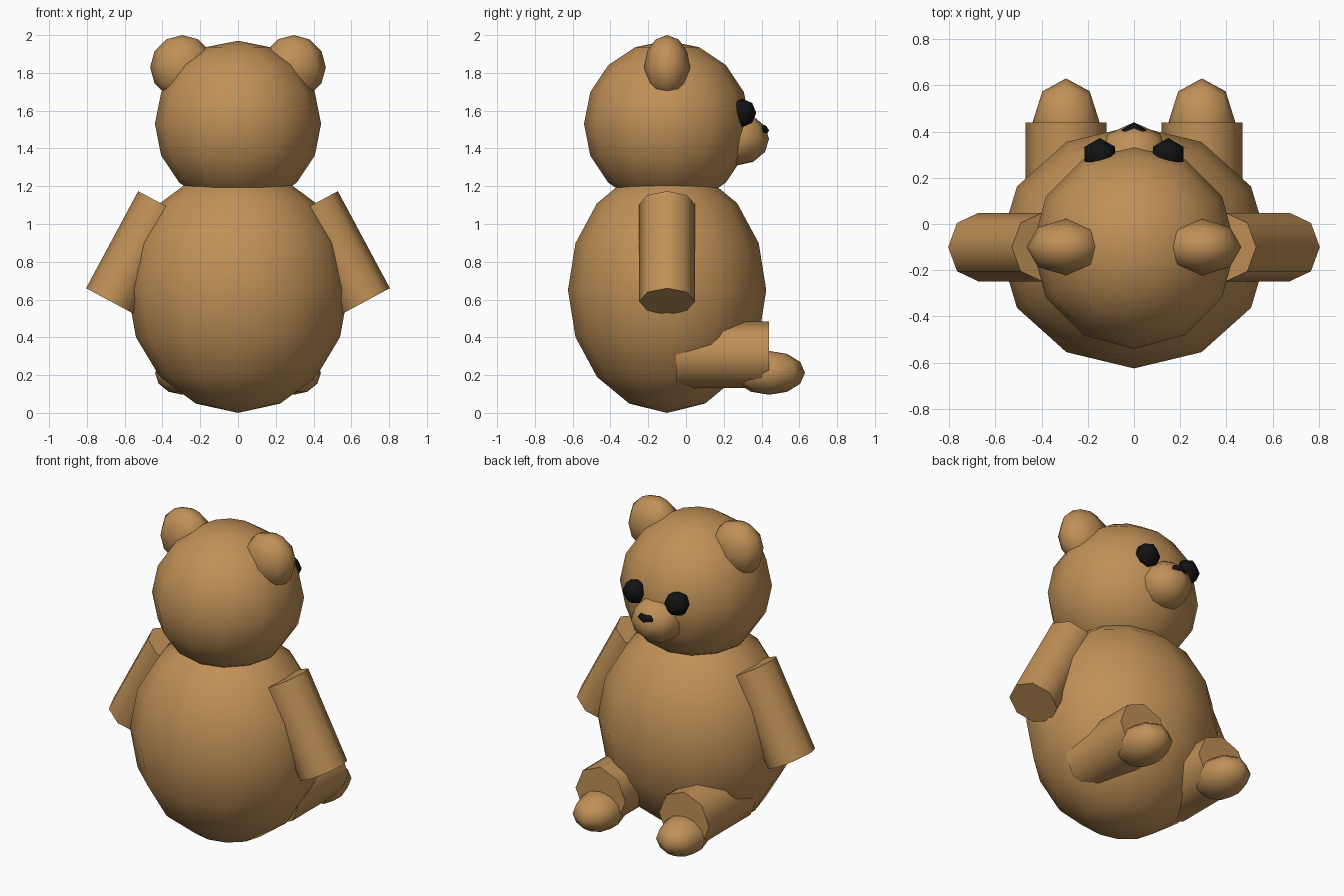
import bpy
from math import radians

if "Cube" in bpy.data.objects:
    bpy.data.objects.remove(bpy.data.objects["Cube"])


def material(name, rgb):
    m = bpy.data.materials.new(name)
    m.diffuse_color = (*rgb, 1.0)
    m.use_nodes = True
    m.node_tree.nodes["Principled BSDF"].inputs["Base Color"].default_value = m.diffuse_color
    return m


FUR = material("fur", (0.53, 0.28, 0.095))
BLACK = material("black", (0.006, 0.006, 0.007))


def finish(name, scale, mat):
    ob = bpy.context.object
    ob.name = ob.data.name = name
    ob.scale = scale
    bpy.ops.object.transform_apply(location=False, rotation=True, scale=True)
    ob.data.materials.append(mat)
    bpy.ops.object.shade_smooth_by_angle(angle=radians(65))
    return ob


def ball(name, centre, radii, segments, rings, mat=FUR):
    bpy.ops.mesh.primitive_uv_sphere_add(segments=segments, ring_count=rings,
                                         radius=1, location=centre)
    return finish(name, radii, mat)


def limb(name, centre, radius, length, rotation):
    bpy.ops.mesh.primitive_cylinder_add(vertices=8, radius=radius, depth=length,
                                        location=centre, rotation=rotation)
    return finish(name, (1, 1, 1), FUR)


# Body and head
ball("body", (0, -0.1, 0.65), (0.585, 0.525, 0.65), 12, 8)
ball("head", (0, -0.1, 1.53), (0.44, 0.44, 0.44), 12, 8)

# Muzzle and nose
ball("muzzle", (0, 0.27, 1.45), (0.16, 0.17, 0.14), 8, 6)
ball("nose", (0, 0.38, 1.495), (0.06, 0.06, 0.037), 6, 4, BLACK)

# Paired parts, left and right
for side, s in (("left", -1), ("right", 1)):
    ball(f"{side}_ear", (s * 0.295, -0.1, 1.83), (0.17, 0.122, 0.17), 8, 6)
    ball(f"{side}_eye", (s * 0.148, 0.297, 1.588), (0.076, 0.075, 0.075), 6, 4, BLACK)
    limb(f"{side}_arm", (s * 0.536, -0.1, 0.847), 0.148, 0.583,
         (0, radians(-28.2) * s, 0))
    limb(f"{side}_leg", (s * 0.294, 0.193, 0.308), 0.175, 0.493,
         (radians(90), 0, 0))
    ball(f"{side}_foot", (s * 0.294, 0.44, 0.212), (0.145, 0.19, 0.116), 8, 6)
